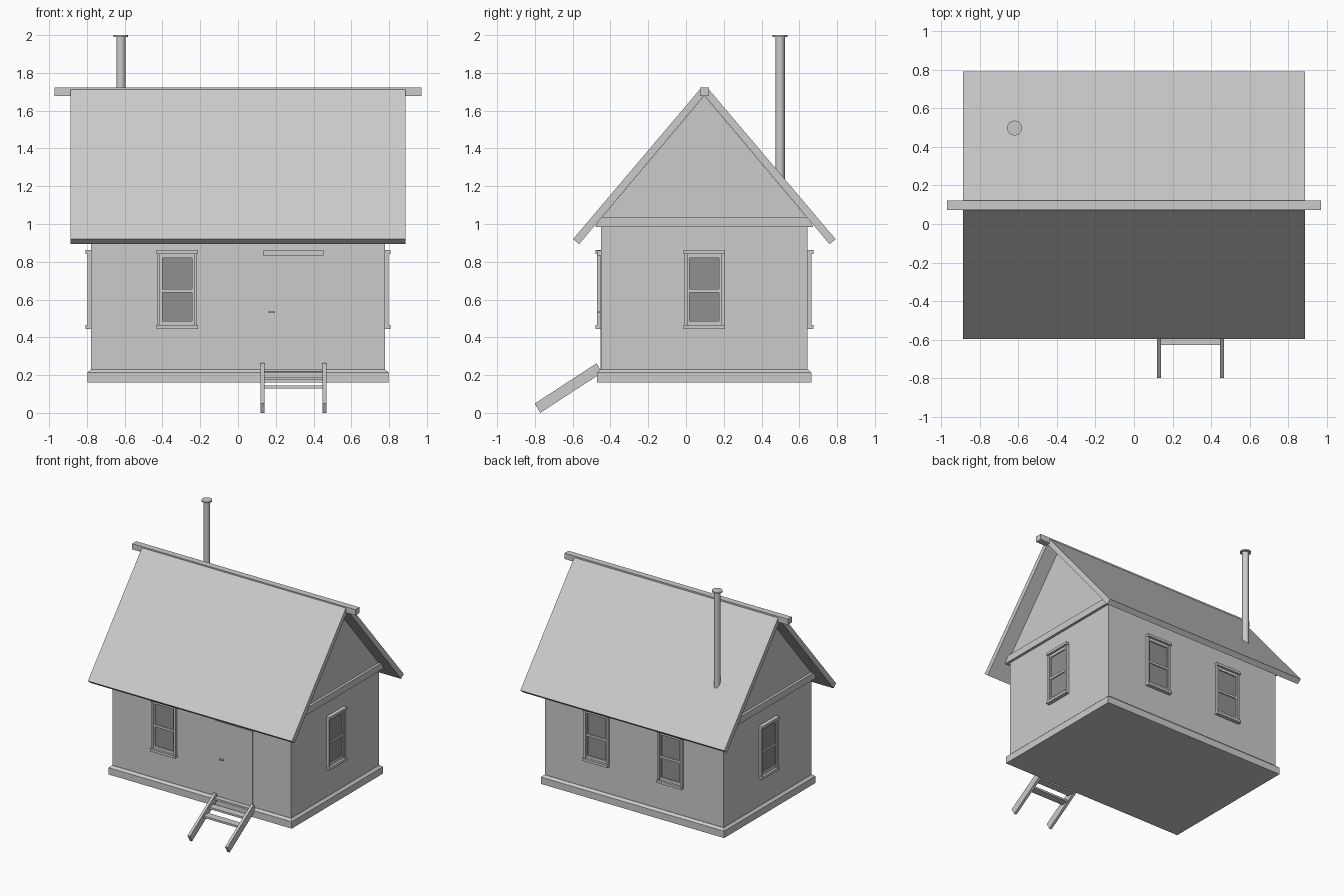
import bpy, bmesh, math
from mathutils import Matrix, Vector

if "Cube" in bpy.data.objects:
    bpy.data.objects.remove(bpy.data.objects["Cube"])

CY = 0.097            # ridge line and house centre in y
WX, WY = 0.777, 0.547  # half sizes of the wall block


def material(name, v):
    m = bpy.data.materials.new(name)
    m.diffuse_color = (v, v, v, 1)
    m.use_nodes = True
    m.node_tree.nodes["Principled BSDF"].inputs["Base Color"].default_value = m.diffuse_color
    return m


GREY = material("pale_grey", 0.6)
GLASS = material("window_grey", 0.28)


def finish(name, bm, mat=GREY):
    bmesh.ops.recalc_face_normals(bm, faces=bm.faces)
    me = bpy.data.meshes.new(name)
    bm.to_mesh(me)
    bm.free()
    me.materials.append(mat)
    ob = bpy.data.objects.new(name, me)
    bpy.context.collection.objects.link(ob)
    return ob


def add_box(bm, x0, x1, y0, y1, z0, z1, taper=0.0, taper_h=0.0):
    """Box; with a taper its top edge is chamfered all around."""
    levels = [(z0, 0), (z1 - taper_h, 0)] + ([(z1, taper)] if taper_h else [])
    rings = []
    for z, t in levels:
        rings.append([bm.verts.new(p) for p in (
            (x0 + t, y0 + t, z), (x1 - t, y0 + t, z),
            (x1 - t, y1 - t, z), (x0 + t, y1 - t, z))])
    bm.faces.new(rings[0])
    bm.faces.new(rings[-1])
    for a, b in zip(rings, rings[1:]):
        for i in range(4):
            j = (i + 1) % 4
            bm.faces.new((a[i], a[j], b[j], b[i]))


def box(name, *args, **kw):
    bm = bmesh.new()
    add_box(bm, *args, **kw)
    return finish(name, bm)


def prism(name, profile, x0, x1):
    """Extrude a (y, z) profile along x."""
    bm = bmesh.new()
    f = bm.faces.new([bm.verts.new((x0, y, z)) for y, z in profile])
    ext = bmesh.ops.extrude_face_region(bm, geom=[f])["geom"]
    verts = [v for v in ext if isinstance(v, bmesh.types.BMVert)]
    bmesh.ops.translate(bm, verts=verts, vec=(x1 - x0, 0, 0))
    return finish(name, bm)


# Walls with gables, chamfered base trim and gable trim
prism("walls", [(CY - WY, 0.17), (CY + WY, 0.17), (CY + WY, 1.03),
                (CY, 1.68), (CY - WY, 1.03)], -WX, WX)
box("base_trim", -0.797, 0.797, CY - 0.567, CY + 0.567, 0.16, 0.23,
    taper=0.017, taper_h=0.016)
for s, side in ((-1, "left"), (1, "right")):
    prism("gable_trim_" + side,
          [(CY - 0.577, 0.984), (CY + 0.577, 0.984), (CY + 0.55, 1.037), (CY - 0.55, 1.037)],
          s * 0.76, s * 0.797)

# Roof slopes and ridge beam
slope = [(-0.695, 0.92), (-0.663, 0.893), (0.0, 1.682), (-0.02, 1.717)]
for s, side in ((1, "front"), (-1, "back")):
    prism("roof_" + side, [(CY + s * y, z) for y, z in slope], -0.888, 0.888)
box("ridge_beam", -0.972, 0.972, CY - 0.024, CY + 0.026, 1.677, 1.722)

# Stove pipe with a flat cap
for name, r, z0, z1 in (("stove_pipe", 0.025, 1.23, 1.995), ("pipe_cap", 0.04, 1.99, 2.0)):
    bm = bmesh.new()
    bmesh.ops.create_cone(bm, cap_ends=True, segments=10, radius1=r, radius2=r, depth=z1 - z0,
                          matrix=Matrix.Translation((-0.62, 0.498, (z0 + z1) / 2)))
    ob = finish(name, bm)
    bpy.context.view_layer.objects.active = ob
    ob.select_set(True)
    bpy.ops.object.shade_smooth_by_angle(angle=math.radians(40))
    ob.select_set(False)


# Sash windows, modelled facing -y with the wall plane at y = 0
def window(name, x, y, angle):
    place = Matrix.Translation((x, y, 0)) @ Matrix.Rotation(angle, 4, "Z")
    frame = bmesh.new()
    add_box(frame, -0.109, 0.109, -0.030, 0.01, 0.842, 0.862)       # head
    add_box(frame, -0.109, 0.109, -0.030, 0.01, 0.444, 0.464)       # sill
    for s in (-1, 1):
        a, b = sorted((s * 0.106, s * 0.090))
        add_box(frame, a, b, -0.020, 0.01, 0.464, 0.842)            # casing
        a, b = sorted((s * 0.090, s * 0.079))
        add_box(frame, a, b, -0.012, 0.01, 0.464, 0.842)            # sash stile
    for z0, z1 in ((0.464, 0.487), (0.638, 0.656), (0.820, 0.842)):
        add_box(frame, -0.079, 0.079, -0.012, 0.01, z0, z1)         # sash rail
    frame.transform(place)
    finish(name + "_frame", frame)
    glass = bmesh.new()
    add_box(glass, -0.079, 0.079, -0.004, 0.004, 0.487, 0.820)
    glass.transform(place)
    finish(name + "_glass", glass, GLASS)


window("window_front", -0.322, CY - WY, 0)
window("window_back_left", -0.322, CY + WY, math.pi)
window("window_back_right", 0.322, CY + WY, math.pi)
window("window_right", WX, CY, math.pi / 2)
window("window_left", -WX, CY, -math.pi / 2)

# Door with head trim and handle
FY = CY - WY
box("door", 0.155, 0.445, FY - 0.003, FY + 0.01, 0.23, 0.835)
box("door_head", 0.132, 0.452, FY - 0.02, FY + 0.01, 0.832, 0.860)
box("door_handle", 0.160, 0.195, FY - 0.016, FY, 0.528, 0.536)

# Entry steps: two sloping rails and three treads
rail = [(-0.80, 0.05), (-0.772, 0.0), (-0.445, 0.213), (-0.473, 0.263)]
for x0, side in ((0.120, "left"), (0.447, "right")):
    prism("step_rail_" + side, rail, x0, x0 + 0.021)
for i in range(3):
    y, z = -0.628 + 0.068 * i, 0.130 + 0.044 * i
    box("step_tread_%d" % (i + 1), 0.138, 0.450, y, y + 0.06, z, z + 0.015)
